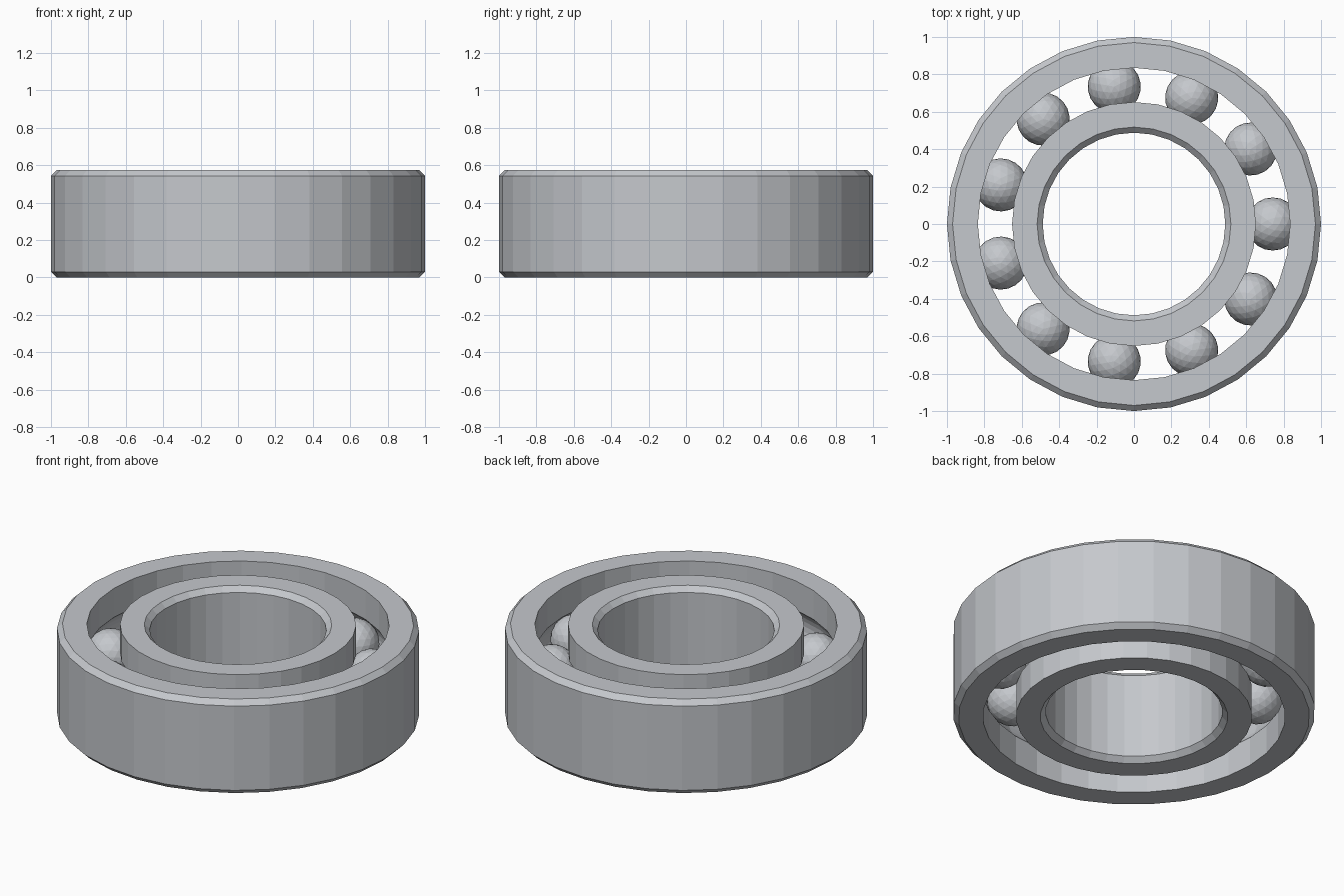
import bpy
import bmesh
from math import sin, cos, pi, acos

cube = bpy.data.objects.get("Cube")
if cube:
    bpy.data.objects.remove(cube, do_unlink=True)

SIDES = 32
HEIGHT = 0.573
MID = HEIGHT / 2
CHAMFER = 0.03
PITCH = 0.742       # radius of the ball circle
BALL = 0.142
BALL_COUNT = 11
GROOVE = BALL + 0.002

steel = bpy.data.materials.new("steel grey")
steel.use_nodes = True
colour = (0.56, 0.58, 0.61, 1)
steel.diffuse_color = colour
steel.node_tree.nodes["Principled BSDF"].inputs["Base Color"].default_value = colour


def add_object(name, bm):
    mesh = bpy.data.meshes.new(name)
    bm.to_mesh(mesh)
    bm.free()
    mesh.materials.append(steel)
    obj = bpy.data.objects.new(name, mesh)
    bpy.context.collection.objects.link(obj)
    return obj


def groove(wall, direction, steps=8):
    """Arc of the ball race, from bottom to top, cut into a wall radius."""
    half = acos(abs(wall - PITCH) / GROOVE)
    angles = [half * (2 * i / steps - 1) for i in range(steps + 1)]
    return [(PITCH + direction * GROOVE * cos(a), MID + GROOVE * sin(a)) for a in angles]


def lathe(name, profile):
    """Turn a closed (radius, height) profile around the z axis."""
    bm = bmesh.new()
    rings = []
    for i in range(SIDES):
        a = 2 * pi * i / SIDES
        rings.append([bm.verts.new((r * cos(a), r * sin(a), z)) for r, z in profile])
    count = len(profile)
    for i, ring in enumerate(rings):
        after = rings[(i + 1) % SIDES]
        for j in range(count):
            k = (j + 1) % count
            bm.faces.new((ring[j], after[j], after[k], ring[k]))
    bmesh.ops.recalc_face_normals(bm, faces=bm.faces)
    return add_object(name, bm)


# Outer ring: chamfered outside, race groove inside
outer, outer_wall = 1.0, 0.835
lathe("outer_ring", [
    (outer_wall, HEIGHT), (outer - CHAMFER, HEIGHT), (outer, HEIGHT - CHAMFER),
    (outer, CHAMFER), (outer - CHAMFER, 0), (outer_wall, 0),
] + groove(outer_wall, 1))

# Inner ring: chamfered bore, race groove outside
bore, inner_wall = 0.488, 0.652
lathe("inner_ring", [
    (inner_wall, HEIGHT), (bore + CHAMFER, HEIGHT), (bore, HEIGHT - CHAMFER),
    (bore, CHAMFER), (bore + CHAMFER, 0), (inner_wall, 0),
] + groove(inner_wall, -1))

# Faceted balls sharing one mesh
bm = bmesh.new()
bmesh.ops.create_icosphere(bm, subdivisions=3, radius=BALL)
first = add_object("ball_1", bm)
for i in range(BALL_COUNT):
    ball = first
    if i:
        ball = bpy.data.objects.new(f"ball_{i + 1}", first.data)
        bpy.context.collection.objects.link(ball)
    a = 2 * pi * i / BALL_COUNT
    ball.location = (PITCH * cos(a), PITCH * sin(a), MID)
    ball.rotation_euler.z = a
